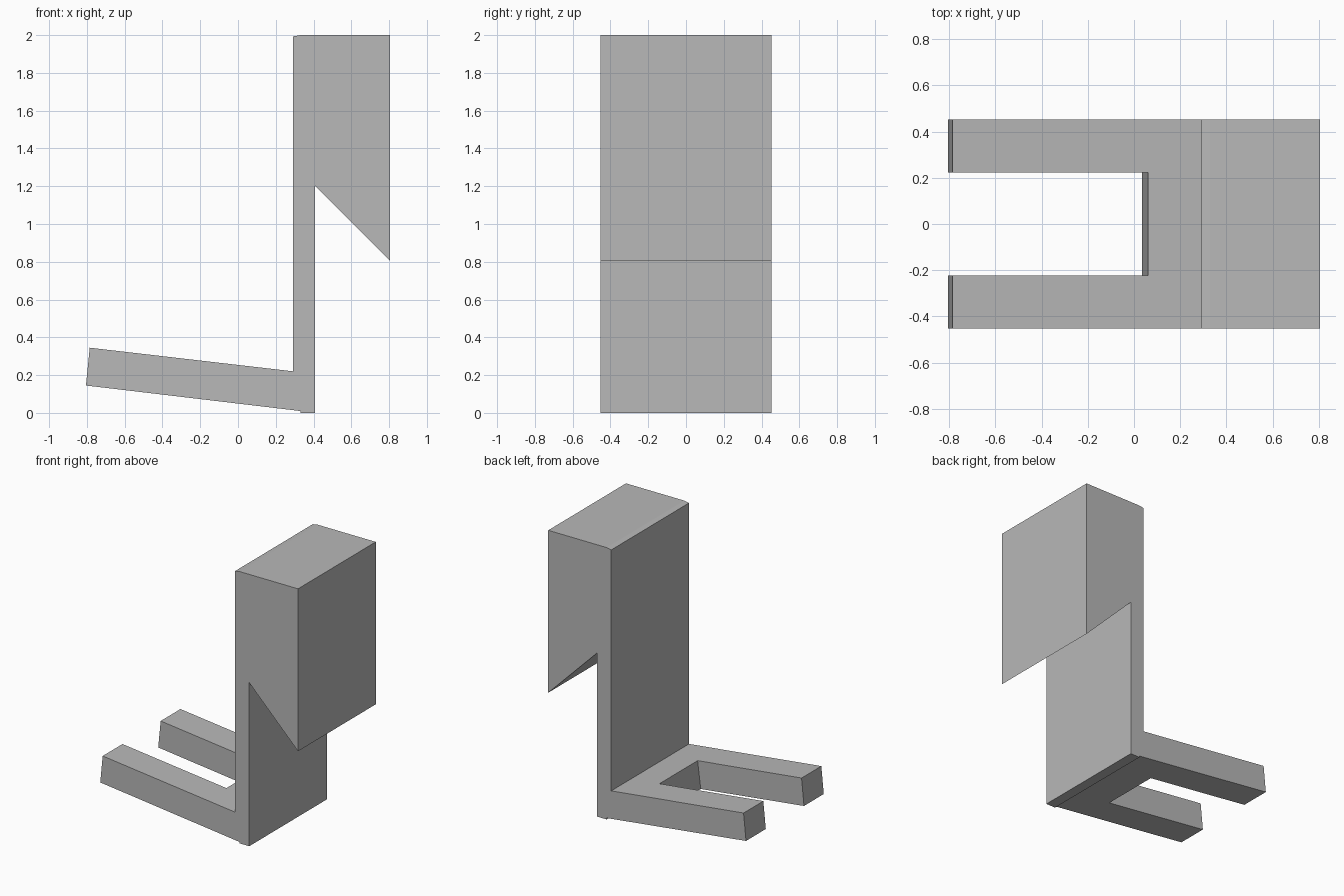
import bpy
import bmesh

cube = bpy.data.objects.get("Cube")
if cube:
    bpy.data.objects.remove(cube, do_unlink=True)

grey = bpy.data.materials.new("plain_grey")
grey.use_nodes = True
colour = (0.48, 0.48, 0.48, 1)
grey.diffuse_color = colour
grey.node_tree.nodes["Principled BSDF"].inputs["Base Color"].default_value = colour


def prism(name, profile, half_width):
    """Extrude an x-z outline across y, centred on y = 0."""
    bm = bmesh.new()
    face = bm.faces.new([bm.verts.new((x, -half_width, z)) for x, z in profile])
    out = bmesh.ops.extrude_face_region(bm, geom=[face])
    side = [v for v in out["geom"] if isinstance(v, bmesh.types.BMVert)]
    bmesh.ops.translate(bm, verts=side, vec=(0, 2 * half_width, 0))
    bmesh.ops.recalc_face_normals(bm, faces=bm.faces)
    mesh = bpy.data.meshes.new(name)
    bm.to_mesh(mesh)
    bm.free()
    mesh.materials.append(grey)
    obj = bpy.data.objects.new(name, mesh)
    bpy.context.collection.objects.link(obj)
    return obj


# Upright plate, overhanging hook and tilted foot in one outline
foot = [(0.33, 0.01), (-0.805, 0.145), (-0.785, 0.345), (0.292, 0.22)]
hook = [(0.292, 1.993), (0.33, 2), (0.805, 2), (0.805, 0.805), (0.408, 1.203)]
heel = [(0.408, 0), (0.33, 0)]
bracket = prism("hook_bracket", foot + hook + heel, 0.452)

# Slot that splits the foot into two prongs, square to its tilt
slot = prism("slot_cutter", [(-1, -0.2), (0.005, -0.2), (0.105, 0.6), (-1, 0.6)], 0.222)
slot.hide_render = True
cut = bracket.modifiers.new("slot", 'BOOLEAN')
cut.operation = 'DIFFERENCE'
cut.solver = 'EXACT'
cut.object = slot

bpy.context.view_layer.objects.active = bracket
bpy.ops.object.modifier_apply(modifier=cut.name)
bpy.data.objects.remove(slot, do_unlink=True)
